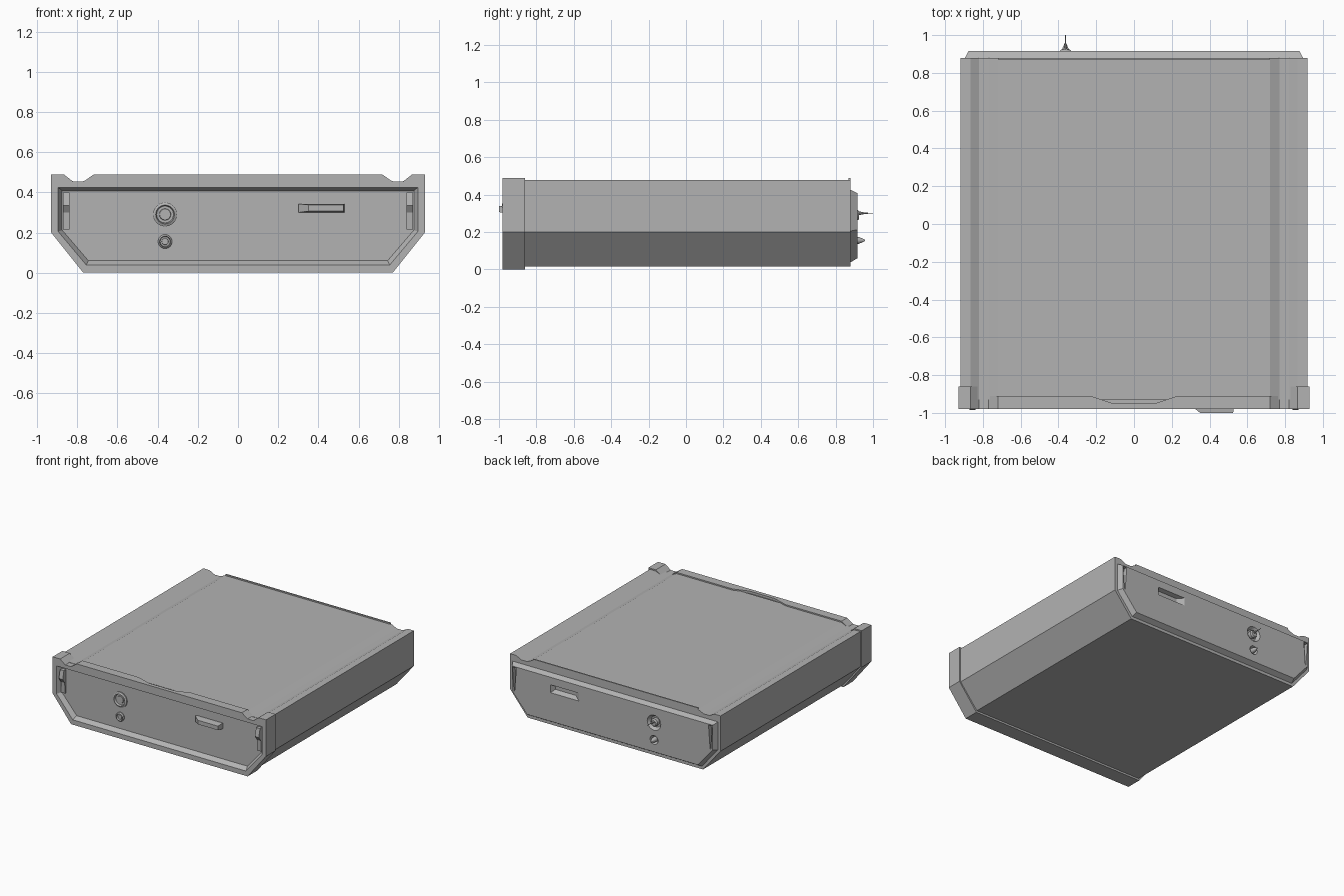
import bpy, bmesh, math
from mathutils import Vector

cube = bpy.data.objects.get("Cube")
if cube:
    bpy.data.objects.remove(cube)

grey = bpy.data.materials.new("mid grey")
grey.use_nodes = True
grey.diffuse_color = (0.45, 0.45, 0.45, 1)
grey.node_tree.nodes["Principled BSDF"].inputs["Base Color"].default_value = grey.diffuse_color


def loft(name, loops, smooth=False):
    """Skin equal-length loops of 3D points and cap both ends."""
    bm = bmesh.new()
    rings = [[bm.verts.new(p) for p in loop] for loop in loops]
    n = len(rings[0])
    for a, b in zip(rings, rings[1:]):
        for i in range(n):
            j = (i + 1) % n
            bm.faces.new((a[i], a[j], b[j], b[i]))
    bm.faces.new(rings[0][::-1])
    bm.faces.new(rings[-1])
    bmesh.ops.recalc_face_normals(bm, faces=bm.faces)
    mesh = bpy.data.meshes.new(name)
    bm.to_mesh(mesh)
    bm.free()
    mesh.materials.append(grey)
    obj = bpy.data.objects.new(name, mesh)
    bpy.context.collection.objects.link(obj)
    if smooth:
        bpy.ops.object.select_all(action="DESELECT")
        obj.select_set(True)
        bpy.context.view_layer.objects.active = obj
        bpy.ops.object.shade_smooth_by_angle(angle=math.radians(30))
    return obj


def at_y(profile, y):
    return [(x, y, z) for x, z in profile]


def mirrored(half):
    return half + [(-x, z) for x, z in reversed(half)]


def rect(x0, x1, z0, z1):
    return [(x0, z0), (x1, z0), (x1, z1), (x0, z1)]


def turned(name, x, z, steps, sides=24):
    """Round part along y, from (y, radius) steps."""
    angles = [2 * math.pi * i / sides for i in range(sides)]
    return loft(name, [[(x + r * math.cos(a), y, z + r * math.sin(a)) for a in angles]
                       for y, r in steps], True)


def cut(target, cutter):
    cutter.hide_render = True
    mod = target.modifiers.new("cut", "BOOLEAN")
    mod.operation = "DIFFERENCE"
    mod.solver = "EXACT"
    mod.object = cutter
    bpy.context.view_layer.objects.active = target
    bpy.ops.object.modifier_apply(modifier=mod.name)
    bpy.data.objects.remove(cutter)


# Main case with two long grooves on top
body = mirrored([(0.765, 0.015), (0.918, 0.2), (0.918, 0.478), (0.865, 0.478),
                 (0.82, 0.455), (0.77, 0.455), (0.72, 0.478)])
loft("case", [at_y(body, -0.93), at_y(body, 0.88)])

# Front collar, a little larger than the case, with a recessed panel
collar = mirrored([(0.77, 0), (0.93, 0.2), (0.93, 0.488), (0.865, 0.488),
                   (0.82, 0.453), (0.77, 0.453), (0.72, 0.47)])
front = loft("front_collar", [at_y(collar, -0.98), at_y(collar, -0.86)])
outer = mirrored([(0.755, 0.038), (0.895, 0.205), (0.895, 0.425)])
inner = mirrored([(0.745, 0.06), (0.875, 0.212), (0.875, 0.407)])
cut(front, loft("panel_cutter", [at_y(outer, -1.05), at_y(outer, -0.98), at_y(inner, -0.945)]))

# Raised front lip with a finger notch at its rear edge
lip = [(0.77, -0.98), (0.77, -0.91), (0.23, -0.91), (0.11, -0.95)]
lip = lip + [(-x, y) for x, y in reversed(lip)]
loft("front_lip", [[(x, y, 0.44) for x, y in lip], [(x, y, 0.453) for x, y in lip],
                   [(max(-0.72, min(0.72, x)), y, 0.488) for x, y in lip]])

# Thin lip along the rear top edge
rear_lip = rect(-0.72, 0.72, 0.46, 0.488)
loft("rear_lip", [at_y(rear_lip, 0.87), at_y(rear_lip, 0.88)])

# Rear plug-in block
back = loft("rear_block", [at_y(outer, 0.86), at_y(outer, 0.88), at_y(inner, 0.917)])

# Latches on the front and matching wedge slots in the rear
latch = [(-0.93, 0.4), (-0.972, 0.4), (-0.986, 0.335), (-0.962, 0.3), (-0.958, 0.215), (-0.93, 0.215)]
for side, label in ((1, "left"), (-1, "right")):
    loft(label + "_latch", [[(side * x, y, z) for y, z in latch] for x in (0.838, 0.872)])
    mouth = [(side * x, z) for x, z in ((0.838, 0.4), (0.872, 0.4), (0.858, 0.215), (0.852, 0.215))]
    cut(back, loft("latch_cutter", [at_y(mouth, 0.885), at_y(mouth, 0.95)]))

# Sliding tab on the front and its slot in the rear
loft("front_tab", [at_y(rect(0.3, 0.53, 0.3, 0.343), -0.93), at_y(rect(0.3, 0.53, 0.3, 0.343), -0.96),
                   at_y(rect(0.35, 0.525, 0.306, 0.338), -1.0)])
cut(back, loft("slot_cutter", [at_y(rect(0.34, 0.52, 0.305, 0.338), 0.885),
                               at_y(rect(0.29, 0.54, 0.285, 0.348), 0.918),
                               at_y(rect(0.29, 0.54, 0.285, 0.348), 0.95)]))

# Front sockets and rear connectors, large above small
for label, z, r in (("large", 0.29, 0.06), ("small", 0.155, 0.035)):
    x = -0.363
    turned(label + "_front_socket", x, z,
           [(-0.93, r), (-0.953, r), (-0.96, r * 0.78), (-0.942, r * 0.68),
            (-0.942, r * 0.5), (-0.952, r * 0.45)])
    cut(back, turned(label + "_socket_cutter", x, z,
                     [(0.89, r * 0.7), (0.918, r), (0.95, r)]))
    turned(label + "_rear_boss", x, z,
           [(0.88, r * 0.5), (0.915, r * 0.5), (0.925, r * 0.36), (0.925, r * 0.2)])

# Rear pins
turned("large_pin", -0.363, 0.3, [(0.9, 0.012), (0.925, 0.01), (0.96, 0.003), (1.0, 0.002)], 8)
turned("small_pin", -0.363, 0.155, [(0.9, 0.02), (0.925, 0.018), (0.957, 0.004)], 12)
